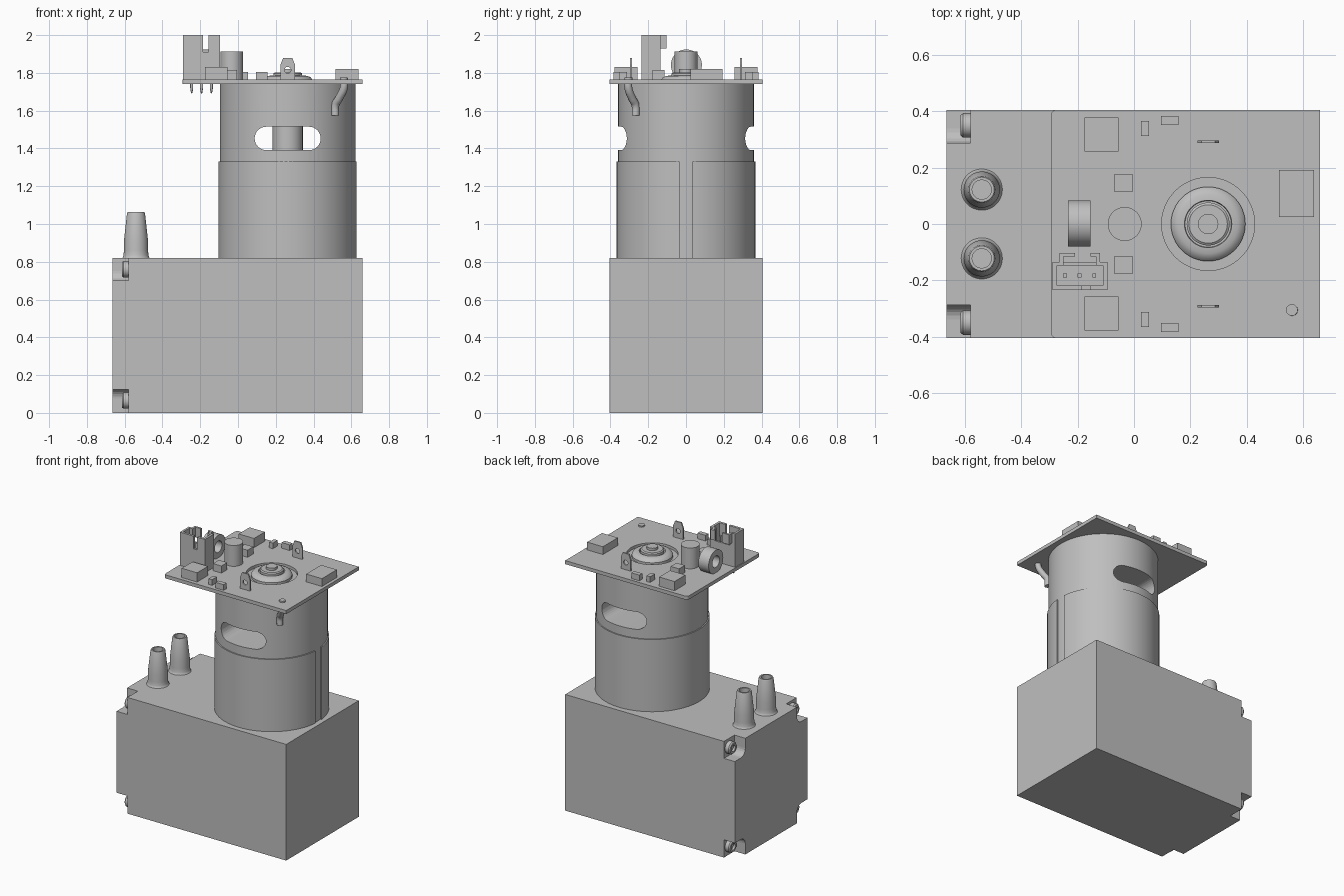
import bpy, bmesh
from math import pi, sin, cos, radians, asin
from mathutils import Matrix, Vector

if "Cube" in bpy.data.objects:
    bpy.data.objects.remove(bpy.data.objects["Cube"])

grey = bpy.data.materials.new("plain_grey")
grey.use_nodes = True
COLOUR = (0.52, 0.52, 0.52, 1)
grey.diffuse_color = COLOUR
grey.node_tree.nodes["Principled BSDF"].inputs["Base Color"].default_value = COLOUR


def finish(name, bm, smooth=False):
    bmesh.ops.recalc_face_normals(bm, faces=bm.faces)
    me = bpy.data.meshes.new(name)
    bm.to_mesh(me)
    bm.free()
    me.materials.append(grey)
    ob = bpy.data.objects.new(name, me)
    bpy.context.collection.objects.link(ob)
    if smooth:
        shade(ob)
    return ob


def activate(ob):
    bpy.ops.object.select_all(action='DESELECT')
    ob.select_set(True)
    bpy.context.view_layer.objects.active = ob


def shade(ob):
    activate(ob)
    bpy.ops.object.shade_smooth_by_angle(angle=radians(35))


def box(name, x, y, z, rounded=None, radius=0.02):
    """Block from ranges; 'rounded' picks edges to round by their middle point."""
    bm = bmesh.new()
    bmesh.ops.create_cube(bm, size=1)
    for v in bm.verts:
        v.co = [r[0] if c < 0 else r[1] for c, r in zip(v.co, (x, y, z))]
    if rounded:
        edges = [e for e in bm.edges if rounded((e.verts[0].co + e.verts[1].co) / 2)]
        bmesh.ops.bevel(bm, geom=edges, offset=radius, segments=6, profile=0.5, affect='EDGES')
    return finish(name, bm)


def lathe(name, profile, origin, along_x=False, steps=48, closed=False):
    """Spin (radius, height) points around z, or around x."""
    bm = bmesh.new()
    verts = [bm.verts.new((r, 0, h)) for r, h in profile]
    pairs = list(zip(verts, verts[1:])) + ([(verts[-1], verts[0])] if closed else [])
    edges = [bm.edges.new(p) for p in pairs]
    bmesh.ops.spin(bm, geom=verts + edges, cent=(0, 0, 0), axis=(0, 0, 1),
                   angle=2 * pi, steps=steps, use_duplicate=False)
    bmesh.ops.remove_doubles(bm, verts=bm.verts, dist=1e-5)
    turn = Matrix.Rotation(pi / 2, 4, 'Y') if along_x else Matrix()
    bm.transform(Matrix.Translation(origin) @ turn)
    return finish(name, bm, True)


def cylinder(name, r, h0, h1, origin, along_x=False, steps=48):
    return lathe(name, [(0, h0), (r, h0), (r, h1), (0, h1)], origin, along_x, steps)


def prism(name, points, offset, smooth=False):
    """Extrude a flat outline of 3D points."""
    bm = bmesh.new()
    face = bm.faces.new([bm.verts.new(p) for p in points])
    out = bmesh.ops.extrude_face_region(bm, geom=[face])
    moved = [g for g in out["geom"] if isinstance(g, bmesh.types.BMVert)]
    bmesh.ops.translate(bm, verts=moved, vec=offset)
    return finish(name, bm, smooth)


def cut(ob, *cutters):
    activate(ob)
    for c in cutters:
        m = ob.modifiers.new("cut", 'BOOLEAN')
        m.operation, m.solver, m.object = 'DIFFERENCE', 'EXACT', c
        bpy.ops.object.modifier_apply(modifier=m.name)
        bpy.data.objects.remove(c)


# Pump housing with screw notches at the four corners of one end
housing = box("pump_housing", (-0.665, 0.66), (-0.405, 0.405), (0, 0.82))
for s in (-1, 1):
    for level, z_in, z_out, screw_z in (("lower", 0.125, -0.1, 0.065), ("upper", 0.70, 0.92, 0.76)):
        y = sorted((s * 0.288, s * 0.5))
        inner = lambda m, zi=z_in, si=s: abs(m.y - si * 0.288) < 1e-4 and abs(m.z - zi) < 1e-4
        cut(housing, box("notch", (-0.8, -0.58), y, sorted((z_in, z_out)), inner, 0.05))
        screw = lathe(level + "_screw", [(0, 0.015), (0.022, 0.015), (0.022, 0), (0.036, 0),
                      (0.043, 0.008), (0.043, 0.04), (0, 0.04)],
                      (-0.615, s * 0.35, screw_z), True, 32)

# Hose nozzles
for s in (-1, 1):
    lathe("hose_nozzle", [(0.078, 0.815), (0.07, 0.823), (0.066, 0.835), (0.064, 0.86), (0.064, 0.91),
          (0.048, 1.055), (0.044, 1.064), (0.034, 1.064), (0.034, 0.9), (0, 0.9)],
          (-0.54, s * 0.122, 0))

# Motor can with a slot through it and the rotor column inside
MX = 0.263
motor = cylinder("motor_can", 0.359, 0.8, 1.745, (MX, 0, 0), steps=96)
slot = []
for i in range(34):
    side = 1 if i < 17 else -1
    a = -pi / 2 + pi * (i - (side < 0)) / 16
    if side < 0:
        a = pi / 2 + pi * (i - 17) / 16
    slot.append((MX + side * 0.113 + 0.062 * cos(a), -0.6, 1.453 + 0.062 * sin(a)))
cut(motor, prism("slot_cutter", slot, (0, 1.2, 0)))
shade(motor)
cylinder("rotor_column", 0.08, 1.38, 1.53, (MX, 0, 0))

# Split sleeve round the lower motor
gap = asin(0.035 / 0.367)
arc = [gap + (2 * pi - 2 * gap) * i / 90 for i in range(91)]
ring = [(MX + 0.367 * cos(a), 0.367 * sin(a), 0.81) for a in arc]
ring += [(MX + 0.356 * cos(a), 0.356 * sin(a), 0.81) for a in reversed(arc)]
prism("split_sleeve", ring, (0, 0, 0.52), True)

# Circuit board with bearing opening
board = box("circuit_board", (-0.295, 0.66), (-0.405, 0.405), (1.74, 1.765),
            lambda m: m.x < -0.29 and abs(m.y) > 0.4)
cut(board, cylinder("opening", 0.165, 1.7, 1.8, (MX, 0, 0), steps=64))
lathe("bearing_boss", [(0.132, 1.74), (0.132, 1.762), (0.122, 1.776), (0.105, 1.784), (0.084, 1.786),
      (0.082, 1.775), (0.076, 1.775), (0.076, 1.797), (0.068, 1.803), (0.036, 1.803),
      (0.036, 1.82), (0, 1.82)], (MX, 0, 0))

# Chips and small parts, mirrored front to back
for s in (-1, 1):
    for name, x, y, top in (("large_chip", (-0.175, -0.055), (0.257, 0.378), 1.83),
                            ("square_part", (-0.07, -0.005), (0.113, 0.178), 1.815),
                            ("narrow_part", (0.025, 0.053), (0.312, 0.365), 1.805),
                            ("wide_part", (0.095, 0.157), (0.352, 0.384), 1.805)):
        box(name, x, sorted(s * v for v in y), (1.76, top))
    # Motor terminal tab with a hole
    outline = [(-0.038, 1.75), (0.038, 1.75), (0.038, 1.845), (0.024, 1.88), (-0.024, 1.88), (-0.038, 1.845)]
    tab = prism("terminal_tab", [(MX + x, s * 0.292 - 0.005, z) for x, z in outline], (0, 0.01, 0))
    hole = [(MX + 0.017 * cos(pi * i / 10), s * 0.292 - 0.05, 1.815 + 0.017 * sin(pi * i / 10)) for i in range(20)]
    cut(tab, prism("tab_hole", hole, (0, 0.1, 0)))
box("side_chip", (0.515, 0.638), (0.025, 0.192), (1.76, 1.82))

# Capacitor and ring coil
cylinder("capacitor", 0.06, 1.76, 1.912, (-0.033, 0, 0))
lathe("ring_coil", [(0.04, -0.04), (0.082, -0.04), (0.082, 0.04), (0.04, 0.04)],
      (-0.195, 0.002, 1.842), True, closed=True)

# Plug socket with cavity, key slots and pins
socket = box("plug_socket", (-0.29, -0.094), (-0.235, -0.135), (1.76, 2.0))
cut(socket, box("cavity", (-0.274, -0.11), (-0.218, -0.148), (1.80, 2.1)),
    box("front_key", (-0.184, -0.155), (-0.3, -0.2), (1.91, 2.1)),
    box("rear_key", (-0.25, -0.135), (-0.16, -0.1), (1.91, 2.1)))
flange = box("socket_flange", (-0.265, -0.12), (-0.136, -0.103), (1.93, 2.0))
cut(flange, box("flange_inside", (-0.25, -0.135), (-0.2, -0.116), (1.9, 2.1)),
    box("flange_gap", (-0.21, -0.155), (-0.2, 0), (1.9, 2.1)))
for x in (-0.245, -0.193, -0.141):
    box("socket_pin", (x - 0.007, x + 0.007), (-0.19, -0.176), (1.72, 1.93))
    lathe("pin_leg", [(0, 1.69), (0.004, 1.695), (0.008, 1.72), (0.008, 1.745), (0, 1.745)],
          (x, -0.183, 0), steps=12)

# Bent sensor lead under the board
curve = bpy.data.curves.new("sensor_lead", 'CURVE')
curve.dimensions = '3D'
curve.bevel_depth, curve.bevel_resolution, curve.use_fill_caps = 0.021, 4, True
path = [(0.56, -0.305, 1.775), (0.56, -0.305, 1.72), (0.535, -0.285, 1.665), (0.516, -0.268, 1.63), (0.514, -0.266, 1.575)]
spline = curve.splines.new('BEZIER')
spline.bezier_points.add(len(path) - 1)
for p, co in zip(spline.bezier_points, path):
    p.co = co
    p.handle_left_type = p.handle_right_type = 'AUTO'
curve.materials.append(grey)
lead = bpy.data.objects.new("sensor_lead", curve)
bpy.context.collection.objects.link(lead)
activate(lead)
bpy.ops.object.convert(target='MESH')
shade(bpy.context.view_layer.objects.active)
